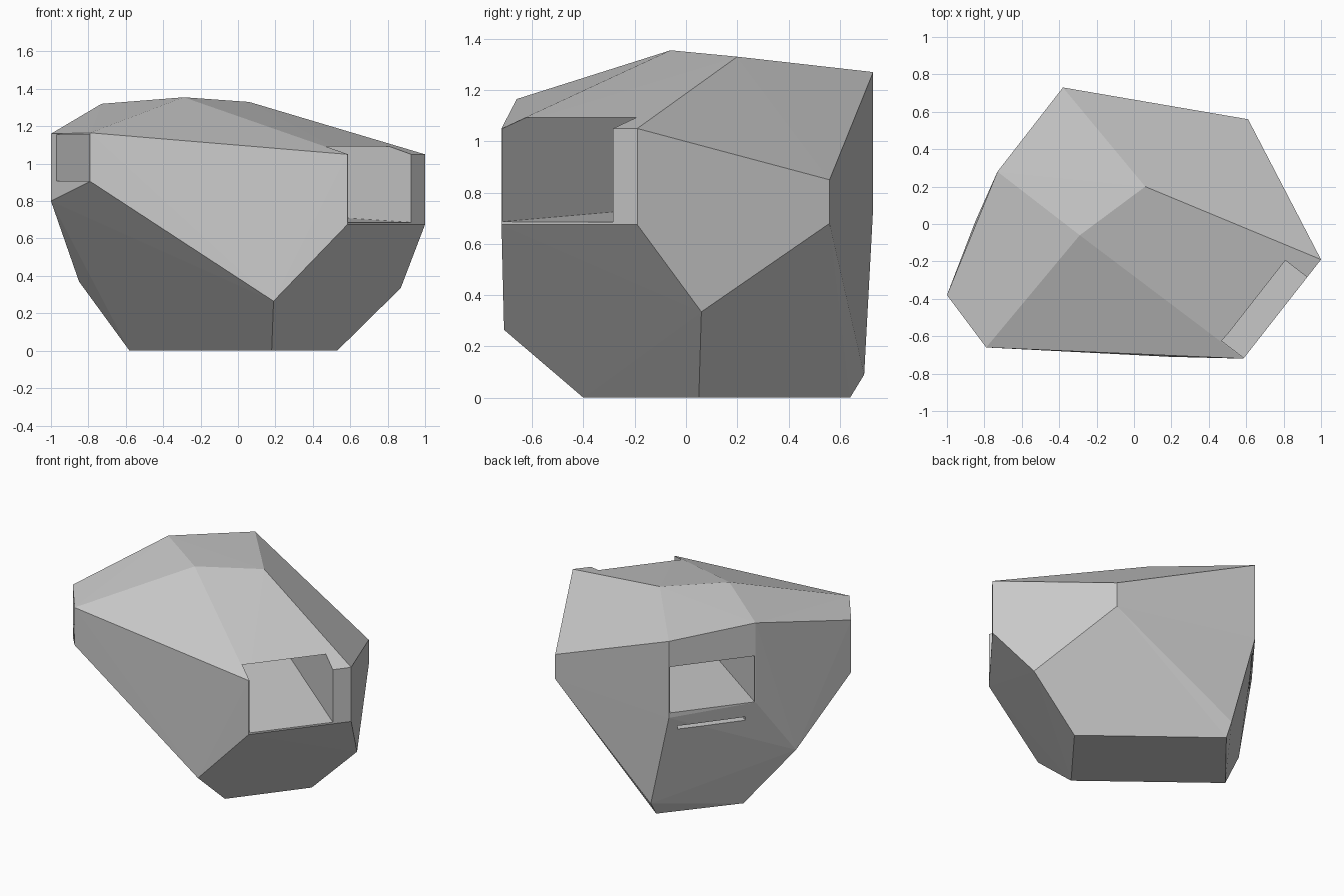
import bpy, bmesh
from mathutils import Vector

if "Cube" in bpy.data.objects:
    bpy.data.objects.remove(bpy.data.objects["Cube"])


def hull(name, points):
    """Closed convex solid around a few corner points."""
    bm = bmesh.new()
    for p in points:
        bm.verts.new(p)
    res = bmesh.ops.convex_hull(bm, input=bm.verts)
    loose = [v for v in bm.verts if not v.link_faces]
    bmesh.ops.delete(bm, geom=loose, context='VERTS')
    bmesh.ops.recalc_face_normals(bm, faces=bm.faces)
    mesh = bpy.data.meshes.new(name)
    bm.to_mesh(mesh)
    bm.free()
    ob = bpy.data.objects.new(name, mesh)
    bpy.context.collection.objects.link(ob)
    return ob


def passage(name, near, far, near_z, far_z, extend):
    """Four-sided cutter between two openings, lengthened at each end."""
    pts = []
    for a, b in zip(near, far):
        a, b = Vector(a), Vector(b)
        d = (b - a).normalized()
        a, b = a - d * extend[0], b + d * extend[1]
        pts += [(*a, z) for z in near_z] + [(*b, z) for z in far_z]
    cutter = hull(name, pts)
    cutter.hide_render = True
    cutter.hide_viewport = True
    cutter.display_type = 'WIRE'
    return cutter


# rock: a ring of upright edges (x, y, low z, high z)
ring = [(-1.0, -0.38, 0.80, 1.16), (-0.79, -0.66, 0.905, 1.165),
        (0.585, -0.72, 0.675, 1.05), (1.0, -0.19, 0.675, 1.05),
        (0.61, 0.56, 0.68, 0.85), (-0.38, 0.73, 0.74, 1.27),
        (-0.73, 0.28, 0.77, 1.32)]
points = [(x, y, z) for x, y, lo, hi in ring for z in (lo, hi)]
# crown
points += [(-0.29, -0.06, 1.355), (0.06, 0.20, 1.33)]
# lower corners
points += [(0.19, -0.71, 0.265), (0.87, 0.06, 0.335),
           (-0.217, 0.695, 0.09), (-0.85, 0.01, 0.37)]
# base
points += [(0.53, 0.05, 0), (-0.22, 0.64, 0), (-0.58, 0.20, 0), (0.18, -0.40, 0)]
rock = hull("rock", points)

# main tunnel, side tunnel and thin slot
cutters = [
    passage("main_tunnel_cutter", [(0.588, -0.715), (0.92, -0.28)],
            [(-0.726, 0.285), (-0.384, 0.725)], (0.68, 1.092), (0.78, 1.092), (0.12, 0.12)),
    passage("side_tunnel_cutter", [(-0.794, -0.655), (-0.97, -0.42)],
            [(-0.07, -0.115), (-0.25, 0.12)], (0.908, 1.157), (0.908, 1.157), (0.1, 0.0)),
    passage("slot_cutter", [(-0.66, 0.305), (-0.38, 0.65)],
            [(-0.56, 0.225), (-0.28, 0.57)], (0.645, 0.67), (0.645, 0.67), (0.1, 0.0)),
]
for c in cutters:
    mod = rock.modifiers.new(c.name, 'BOOLEAN')
    mod.operation = 'DIFFERENCE'
    mod.solver = 'EXACT'
    mod.object = c
